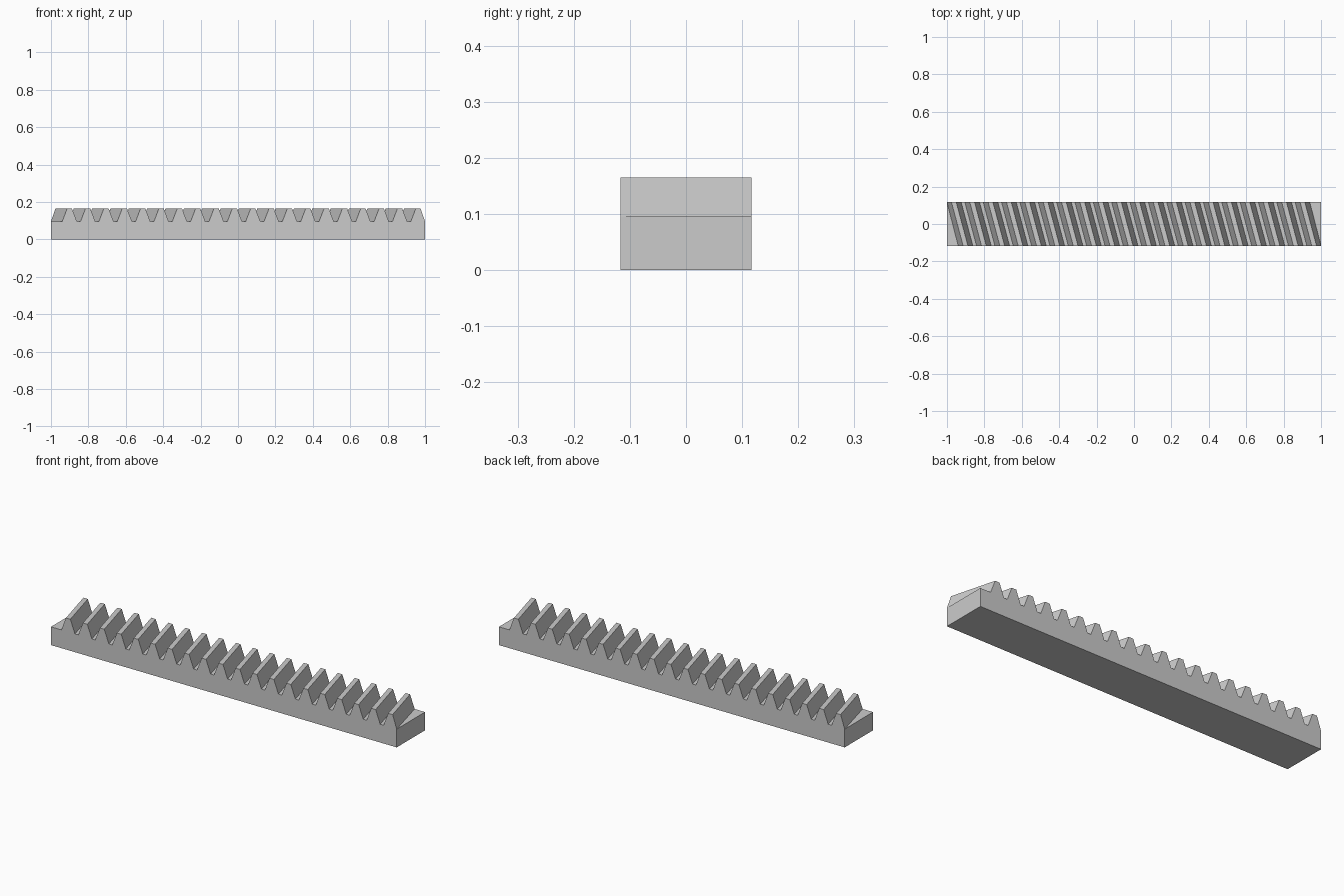
import bpy
import bmesh
import math

cube = bpy.data.objects.get("Cube")
if cube:
    bpy.data.objects.remove(cube)

# Rack dimensions
HALF_LENGTH, HALF_DEPTH = 1.0, 0.117
ROOT_Z, TIP_Z = 0.0955, 0.165
TEETH, PITCH = 20, 0.0981
FOOT, TIP = 0.0785, 0.0255           # tooth widths at root and tip
SLANT = HALF_DEPTH * math.tan(math.radians(15))


def end_profile(shift):
    """Outline of the rack at one side, with the tooth row moved along x."""
    points = [(-HALF_LENGTH, 0), (-HALF_LENGTH, ROOT_Z)]
    for i in range(TEETH):
        centre = (i - (TEETH - 1) / 2) * PITCH + shift
        for offset, z in ((-FOOT / 2, ROOT_Z), (-TIP / 2, TIP_Z),
                          (TIP / 2, TIP_Z), (FOOT / 2, ROOT_Z)):
            x = max(-HALF_LENGTH, min(HALF_LENGTH, centre + offset))
            points.append((x, z))
    return points + [(HALF_LENGTH, ROOT_Z), (HALF_LENGTH, 0)]


# Slanted teeth and straight bar skinned between the front and back outlines
bm = bmesh.new()
front = [bm.verts.new((x, -HALF_DEPTH, z)) for x, z in end_profile(SLANT)]
back = [bm.verts.new((x, HALF_DEPTH, z)) for x, z in end_profile(-SLANT)]
bm.faces.new(front)
bm.faces.new(back[::-1])
for i in range(len(front)):
    j = (i + 1) % len(front)
    bm.faces.new((front[i], back[i], back[j], front[j]))
bmesh.ops.remove_doubles(bm, verts=bm.verts[:], dist=0.0001)
bmesh.ops.recalc_face_normals(bm, faces=bm.faces[:])

mesh = bpy.data.meshes.new("gear_rack")
bm.to_mesh(mesh)
bm.free()
rack = bpy.data.objects.new("gear_rack", mesh)
bpy.context.collection.objects.link(rack)

# Plain grey metal
grey = bpy.data.materials.new("light_grey")
grey.use_nodes = True
colour = (0.6, 0.6, 0.6, 1)
grey.diffuse_color = colour
grey.node_tree.nodes["Principled BSDF"].inputs["Base Color"].default_value = colour
mesh.materials.append(grey)
